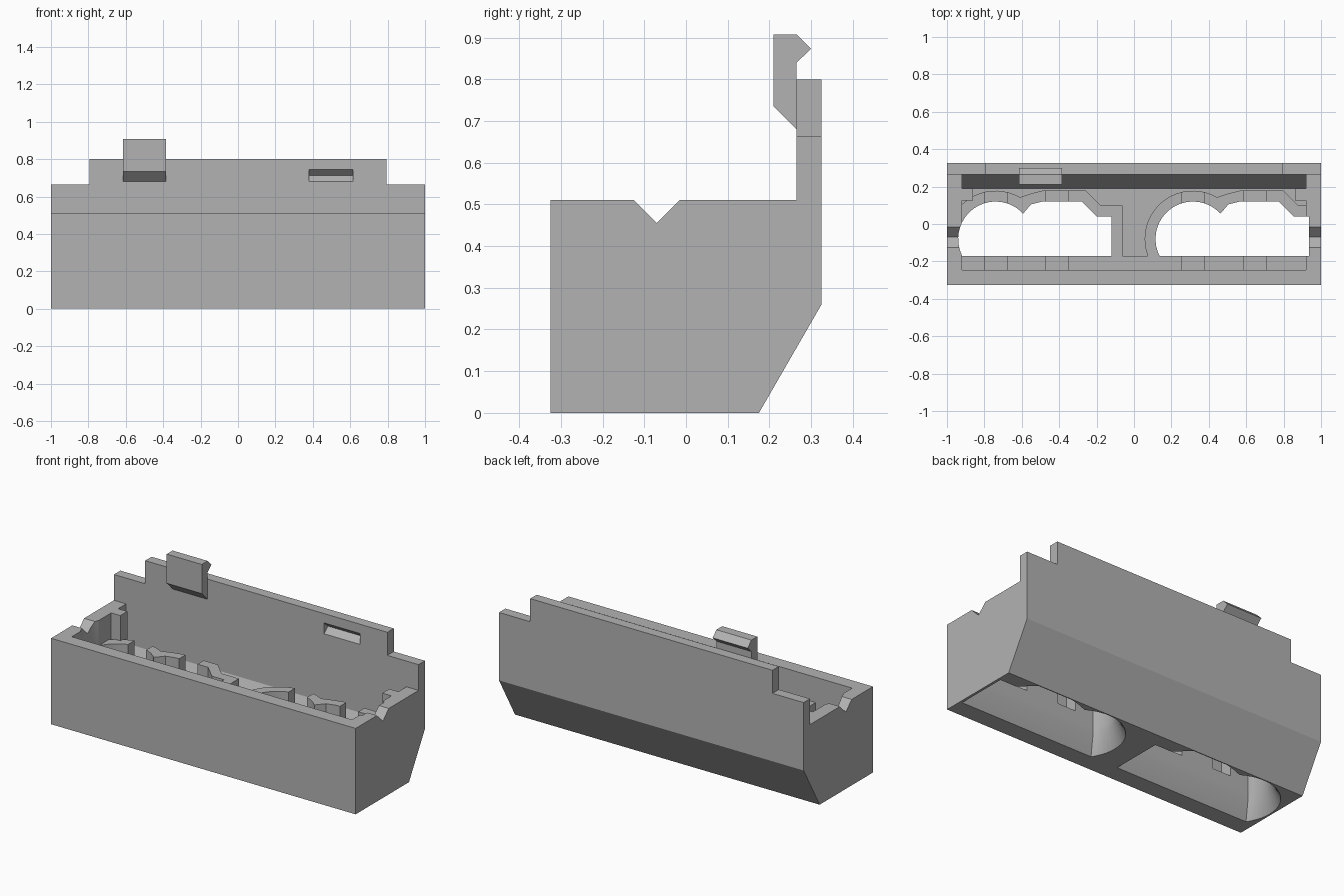
import bpy, bmesh, math
from math import radians, cos, sin
from mathutils import Vector

cube = bpy.data.objects.get("Cube")
if cube:
    bpy.data.objects.remove(cube)

grey = bpy.data.materials.new("plain grey")
grey.use_nodes = True
colour = (0.45, 0.45, 0.45, 1)
grey.diffuse_color = colour
grey.node_tree.nodes["Principled BSDF"].inputs["Base Color"].default_value = colour


def loft(name, rings):
    """Closed solid through rings of equal point count."""
    bm = bmesh.new()
    loops = [[bm.verts.new(p) for p in ring] for ring in rings]
    n = len(loops[0])
    for a, b in zip(loops, loops[1:]):
        for i in range(n):
            j = (i + 1) % n
            bm.faces.new((a[i], a[j], b[j], b[i]))
    bm.faces.new(loops[0])
    bm.faces.new(loops[-1])
    bmesh.ops.recalc_face_normals(bm, faces=bm.faces)
    mesh = bpy.data.meshes.new(name)
    bm.to_mesh(mesh)
    bm.free()
    mesh.materials.append(grey)
    obj = bpy.data.objects.new(name, mesh)
    bpy.context.collection.objects.link(obj)
    return obj


def along_x(name, profile, x0, x1):
    return loft(name, [[(x, y, z) for y, z in profile] for x in (x0, x1)])


def box(name, x0, x1, y0, y1, z0, z1):
    return along_x(name, [(y0, z0), (y1, z0), (y1, z1), (y0, z1)], x0, x1)


def carve(obj, cutters, mode='DIFFERENCE'):
    for c in cutters:
        mod = obj.modifiers.new(c.name, 'BOOLEAN')
        mod.operation = mode
        mod.solver = 'EXACT'
        mod.object = c
        c.hide_render = True
        bpy.context.view_layer.update()
        mesh = bpy.data.meshes.new_from_object(
            obj.evaluated_get(bpy.context.evaluated_depsgraph_get()))
        obj.modifiers.clear()
        obj.data = mesh


def opening(shift, grow, z):
    """Outline of one pocket: a round end, a cusp and a stepped end."""
    r, cx, cy = 0.2 + grow, -0.74 + shift, -0.08
    low = -0.17 - grow
    start = math.pi - math.asin((low - cy) / r)
    end = math.acos((0.147 - grow * 0.3) / r)
    pts = [(cx + r * cos(a), cy + r * sin(a))
           for a in [start + (end - start) * i / 22 for i in range(23)]]
    g = grow
    pts += [(x + shift, y) for x, y in [
        (-0.55, 0.105 + g), (-0.49, 0.12 + g), (-0.28 + g * 0.4, 0.12 + g),
        (-0.2 + g * 0.4, 0.04 + g), (-0.12 + g, 0.04 + g), (-0.12 + g, low)]]
    return [(x, y, z) for x, y in pts]


SHIFTS = (0, 1.055)

# Outer case with its tall back plate
case = along_x("case", [(-0.325, 0), (0.175, 0), (0.325, 0.26), (0.325, 0.8),
                        (0.265, 0.8), (0.265, 0.51), (-0.325, 0.51)], -1, 1)
cavity = along_x("cavity_cutter", [(-0.245, 0.145), (0.19, 0.145), (0.265, 0.276),
                                   (0.265, 0.6), (-0.245, 0.6)], -0.92, 0.92)
notch = along_x("notch_cutter", [(-0.07, 0.455), (0.0, 0.525), (-0.14, 0.525)], -1.1, 1.1)
groove = along_x("groove_cutter", [(0.255, 0.671), (0.3, 0.7125), (0.255, 0.754)], 0.38, 0.615)
corners = [box("corner_cutter", *xs, 0.2, 0.4, 0.663, 0.9)
           for xs in ((-1.1, -0.795), (0.795, 1.1))]

# Pocket openings, flared towards the underside
pockets = [loft("pocket_cutter", [opening(s, 0.0505, -0.001), opening(s, 0, 0.1),
                                  opening(s, 0, 0.6)]) for s in SHIFTS]
# Keep the bottom flare clear of the ends of the case
carve(case, [cavity, notch, groove] + corners + pockets)

# Raised pocket walls, slotted for contacts
slots = [box("slot_cutter", x + s, x + s + 0.12, -0.3, 0.3, 0.2, 0.4)
         for s in SHIFTS for x in (-0.8, -0.47)]
limit = box("limit_cutter", -0.925, 0.925, -0.25, 0.185, 0.1, 0.5)
walls = []
for s, name in zip(SHIFTS, ("right_pocket_wall", "left_pocket_wall")):
    wall = loft(name, [opening(s, 0.058, 0.14), opening(s, 0.058, 0.36)])
    carve(wall, [limit], 'INTERSECT')
    carve(wall, pockets + slots)
    walls.append(wall)

# Ledge along the inside of the front
ledge = box("front_ledge", -0.925, 0.925, -0.25, -0.17, 0.14, 0.36)
carve(ledge, slots)

# Corner posts at the back of each end
posts = [box(f"{n}_corner_post", *xs, 0.125, 0.19, 0.14, 0.51)
         for n, xs in (("right", (-0.925, -0.86)), ("left", (0.86, 0.925)))]

# Snap hook on the back plate
hook = along_x("snap_hook", [(0.265, 0.68), (0.21, 0.735), (0.21, 0.908), (0.265, 0.908),
                             (0.3, 0.873), (0.265, 0.84)], -0.615, -0.385)

for c in [cavity, notch, groove, limit] + corners + pockets + slots:
    bpy.data.objects.remove(c)

bpy.ops.object.select_all(action='DESELECT')
for obj in [case, ledge, hook] + walls + posts:
    obj.select_set(True)
bpy.context.view_layer.objects.active = case
bpy.ops.object.shade_smooth_by_angle(angle=radians(29))
